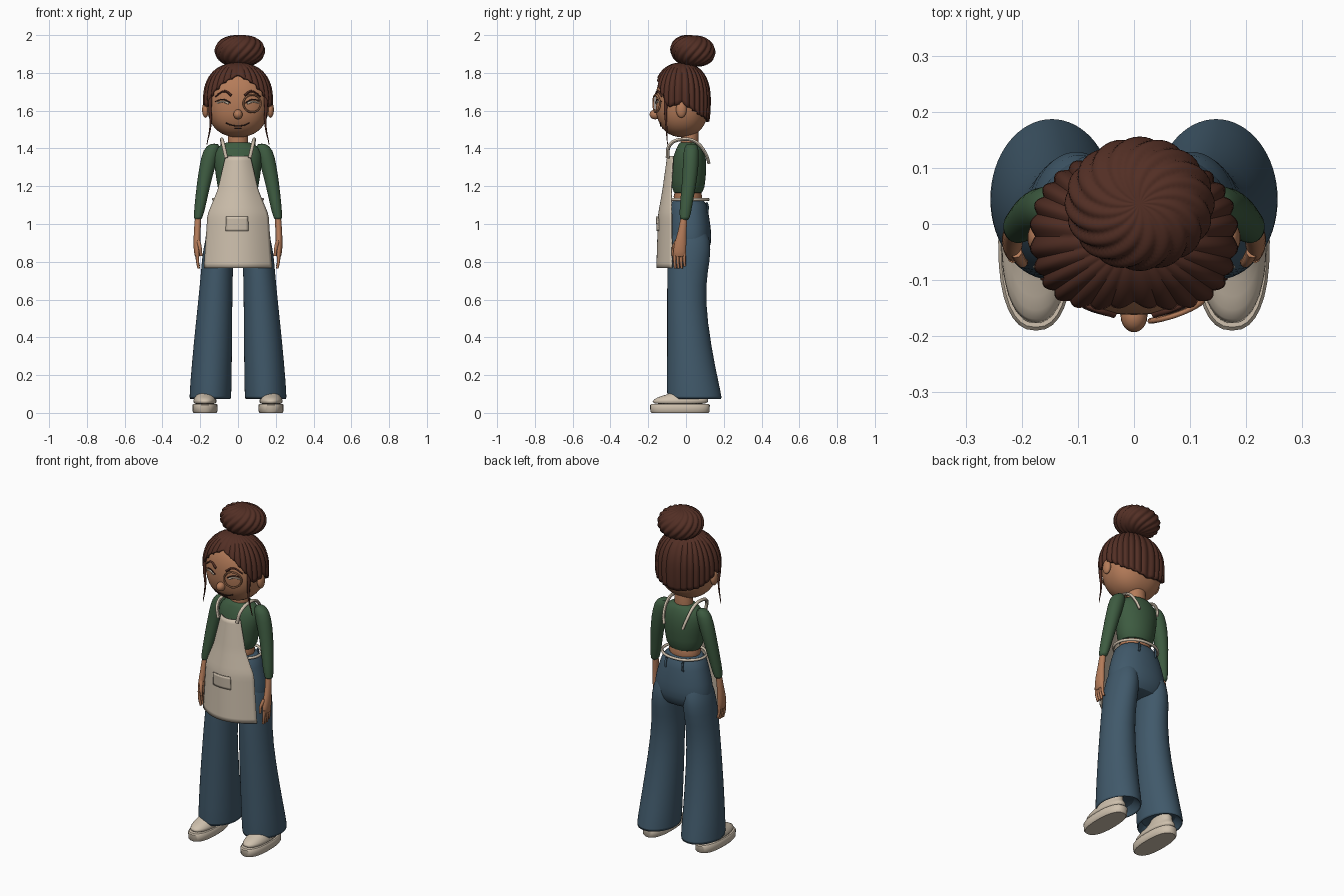
import bpy, bmesh, math
from math import sin, cos, pi, radians
from mathutils import Vector

old = bpy.data.objects.get("Cube")
if old:
    bpy.data.objects.remove(old, do_unlink=True)


def material(name, r, g, b):
    m = bpy.data.materials.new(name)
    m.use_nodes = True
    m.diffuse_color = (r, g, b, 1)
    bsdf = next(n for n in m.node_tree.nodes if n.type == 'BSDF_PRINCIPLED')
    bsdf.inputs["Base Color"].default_value = (r, g, b, 1)
    bsdf.inputs["Roughness"].default_value = 0.8
    return m


HAIR = material("hair brown", .085, .028, .018)
SKIN = material("warm skin", .46, .2, .1)
GREEN = material("shirt green", .047, .105, .052)
DENIM = material("trouser blue", .052, .1, .145)
CREAM = material("cream cloth", .62, .53, .42)
DARK = material("dark line", .03, .012, .01)


def finish(ob, mat, subdiv=0, thick=0, angle=45):
    ob.data.materials.append(mat)
    bpy.ops.object.select_all(action='DESELECT')
    bpy.context.view_layer.objects.active = ob
    ob.select_set(True)
    bpy.ops.object.shade_smooth_by_angle(angle=radians(angle))
    if thick:
        mod = ob.modifiers.new("thickness", 'SOLIDIFY')
        mod.thickness, mod.offset = thick, -1
    if subdiv:
        mod = ob.modifiers.new("smooth", 'SUBSURF')
        mod.levels = mod.render_levels = subdiv
    return ob


def surface(name, mat, fn, nu, nv, **style):
    """Grid of points fn(u, v); seams and poles are welded."""
    bm = bmesh.new()
    rows = [[bm.verts.new(fn(i / nu, j / nv)) for i in range(nu + 1)] for j in range(nv + 1)]
    for a, b in zip(rows, rows[1:]):
        for i in range(nu):
            bm.faces.new((a[i], a[i + 1], b[i + 1], b[i]))
    bmesh.ops.remove_doubles(bm, verts=bm.verts, dist=1e-5)
    bmesh.ops.recalc_face_normals(bm, faces=bm.faces)
    me = bpy.data.meshes.new(name)
    bm.to_mesh(me)
    bm.free()
    ob = bpy.data.objects.new(name, me)
    bpy.context.collection.objects.link(ob)
    return finish(ob, mat, **style)


def power(c, p):
    return math.copysign(abs(c) ** (2 / p), c)


def loft(name, mat, rings, side=1, p=2, cap=True, seg=24, subdiv=1, **style):
    """Skin horizontal rings (z, x, y, rx, ry); side mirrors in x."""
    if cap:
        rings = [rings[0][:3] + (0, 0)] + rings + [rings[-1][:3] + (0, 0)]

    def point(u, v):
        z, x, y, rx, ry = rings[round(v * (len(rings) - 1))]
        a = 2 * pi * u
        return side * (x + rx * power(cos(a), p)), y + ry * power(sin(a), p), z
    return surface(name, mat, point, seg, len(rings) - 1, subdiv=subdiv, **style)


def ball(name, mat, centre, radii, p=2, seg=32):
    def point(u, v):
        a, f = 2 * pi * u, pi * v
        d = (power(cos(a), p) * power(sin(f), p), power(sin(a), p) * power(sin(f), p), power(cos(f), p))
        return [c + r * k for c, r, k in zip(centre, radii, d)]
    return surface(name, mat, point, seg, seg // 2)


def tube(name, mat, points, radius, end=1, side=1, closed=False):
    """Round cord through points, tapering to end * radius."""
    cu = bpy.data.curves.new(name, 'CURVE')
    cu.dimensions, cu.bevel_depth, cu.bevel_resolution = '3D', radius, 2
    cu.use_fill_caps, cu.resolution_u = True, 6
    sp = cu.splines.new('BEZIER')
    sp.bezier_points.add(len(points) - 1)
    sp.use_cyclic_u = closed
    for i, (bp, q) in enumerate(zip(sp.bezier_points, points)):
        bp.co = (side * q[0], q[1], q[2])
        bp.handle_left_type = bp.handle_right_type = 'AUTO'
        bp.radius = 1 + (end - 1) * i / (len(points) - 1)
    ob = bpy.data.objects.new(name, cu)
    bpy.context.collection.objects.link(ob)
    bpy.ops.object.select_all(action='DESELECT')
    bpy.context.view_layer.objects.active = ob
    ob.select_set(True)
    bpy.ops.object.convert(target='MESH')
    return finish(bpy.context.object, mat)


def lerp_table(table, t):
    for (a, *p), (b, *q) in zip(table, table[1:]):
        if t <= b:
            return Vector(p + [0, 0]).lerp(Vector(q + [0, 0]), (t - a) / (b - a))
    return Vector(table[-1][1:] + (0, 0))


# Head, with a helper that finds the front of the face
HEAD, SIZE, P = (0, -.02, 1.645), (.166, .142, .185), 2.3
ball("head", SKIN, HEAD, SIZE, P, 40)


def on_face(x, z, lift=.002):
    k = 1 - abs(x / SIZE[0]) ** P - abs((z - HEAD[2]) / SIZE[2]) ** P
    return x, HEAD[1] - SIZE[1] * max(k, 0) ** (1 / P) - lift, z


loft("neck", SKIN, [(1.37, 0, .02, .06, .05), (1.44, 0, .02, .052, .046), (1.53, 0, .02, .055, .05)])
ball("nose", SKIN, (0, -.163, 1.58), (.024, .03, .026), seg=20)
tube("mouth", DARK, [on_face(x, z) for x, z in ((-.065, 1.535), (-.03, 1.522), (.03, 1.522), (.06, 1.535))], .003)
tube("lower_lip", DARK, [on_face(x, 1.505) for x in (-.018, 0, .018)], .002)

# Hair cap with locks and a centre parting
EDGE = [(0, 1.79), (25, 1.75), (50, 1.68), (65, 1.62), (90, 1.635), (130, 1.575), (180, 1.54)]


def hair_point(u, v):
    a = 2 * pi * u
    turn = math.degrees(min(a, 2 * pi - a))
    h = (lerp_table(EDGE, turn)[0] - 1.655) / .2
    f = v * math.acos(math.copysign(abs(h) ** (P / 2), h))
    wide = sin(f) if f < pi / 2 else 1 - .4 * (1 - sin(f))
    lock = .98 + .055 * abs(sin(14 * a)) * min(1, 3 * v)
    r = power(wide, P) * lock
    return (.18 * r * power(sin(a), P), -.022 - .149 * r * power(cos(a), P),
            1.655 + .2 * power(cos(f), P))


surface("hair_cap", HAIR, hair_point, 224, 18, thick=.014)


# Top knot with spiralling locks
def bun_point(u, v):
    a, f = 2 * pi * u, pi * v
    r = .91 + .09 * abs(sin(8 * a + 5 * f)) * sin(f)
    x, y = .134 * r * power(sin(f), 2.4) * cos(a), .12 * r * power(sin(f), 2.4) * sin(a)
    return .01 + x, .036 + y, 1.917 + .09 * r * cos(f) - .06 * y


surface("hair_bun", HAIR, bun_point, 144, 36, angle=60)

# Torso, bare waist and hips
loft("shirt", GREEN, [(1.435, 0, .02, .062, .055), (1.415, 0, .022, .1, .065), (1.38, 0, .02, .13, .082),
                      (1.31, 0, .016, .128, .095), (1.23, 0, .013, .113, .09), (1.155, 0, .01, .106, .086)])
loft("waist", SKIN, [(1.19, 0, .01, .095, .078), (1.1, 0, .01, .1, .08)])
loft("trouser_seat", DENIM, [(1.135, 0, .012, .118, .092), (1.07, 0, .015, .14, .103), (.98, 0, .018, .168, .115),
                             (.9, 0, .02, .178, .118), (.83, 0, .012, .165, .1)], p=2.2)
tube("apron_tie", CREAM, [(.13 * cos(k * pi / 4), .014 + .104 * sin(k * pi / 4), 1.13) for k in range(8)],
     .008, closed=True)

# Curved apron and its pocket: rows of z, half width, front y, side sweep
APRON = [(0, 1.36, .066, -.1, .03), (.3, 1.18, .108, -.125, .045),
         (.52, 1.05, .162, -.148, .07), (1, .768, .181, -.157, .08)]


def apron_at(s, t):
    z, w, y, sweep = [lerp_table([(row[0], row[k]) for row in APRON], t)[0] for k in range(1, 5)]
    return w * s, y + sweep * s * s, z


surface("apron", CREAM, lambda u, v: apron_at(2 * u - 1, v), 24, 24, thick=.007)


def pocket_point(u, v):
    x, y, z = apron_at(.72 * u - .39, .54 + .13 * v)
    return x, y - .012 + .008 * v, z


surface("pocket", CREAM, pocket_point, 8, 6, thick=.008)

# Mirrored parts
for side, label in ((1, "left_"), (-1, "right_")):
    loft(label + "sleeve", GREEN, [(1.425, .125, .028, .022, .025), (1.4, .138, .028, .047, .042),
                                   (1.3, .164, .025, .042, .042), (1.2, .184, .015, .036, .038),
                                   (1.1, .2, 0, .03, .033), (1.02, .213, -.008, .024, .029)], side)
    loft(label + "hand", SKIN, [(1.05, .21, -.009, .019, .02), (.97, .216, -.018, .017, .02),
                                (.9, .217, -.03, .02, .033), (.85, .216, -.034, .018, .035),
                                (.825, .215, -.034, .013, .032)], side, seg=16)
    for k in range(4):
        y = -.06 + .017 * k
        tube(label + f"finger_{k + 1}", SKIN, [(.216, y, .85), (.214, y, .8), (.208, y + .003, .765 + .012 * (k == 3))],
             .0095, .7, side)
    tube(label + "thumb", SKIN, [(.21, -.05, .91), (.2, -.068, .87), (.196, -.068, .83)], .011, .7, side)

    # Flared trouser leg with a turned-in hem
    loft(label + "trouser_leg", DENIM, [(.98, .09, .02, .07, .095), (.86, .104, .02, .083, .116),
                                        (.76, .111, .008, .084, .108), (.6, .12, 0, .09, .1),
                                        (.35, .134, .017, .103, .117), (.17, .143, .035, .109, .136),
                                        (.07, .147, .046, .112, .147), (.07, .147, .046, .105, .138),
                                        (.13, .147, .03, .09, .115)], side, seg=32)

    # Shoe
    loft(label + "sole", CREAM, [(0, .175, -.032, .06, .15), (.008, .175, -.032, .066, .157),
                                 (.042, .175, -.032, .067, .158), (.048, .175, -.032, .062, .152)],
         side, p=2.4, seg=32, subdiv=0)
    loft(label + "shoe_upper", CREAM, [(.046, .175, -.032, .064, .154), (.07, .175, -.028, .062, .148),
                                       (.09, .175, -.015, .05, .12), (.105, .175, .015, .045, .08),
                                       (.16, .17, .04, .04, .06)], side, p=2.2, seg=32)

    # Apron strap over the shoulder, knotted behind
    tube(label + "strap", CREAM, [(.062, -.098, 1.35), (.078, -.085, 1.42), (.085, -.02, 1.448), (.085, .05, 1.435),
                                  (.075, .105, 1.37), (.062, .122, 1.32)], .01, .8, side)

    # Ear, hanging strand, brow and closed eye
    ball(label + "ear", SKIN, (side * .172, -.025, 1.605), (.018, .028, .043), seg=20)
    tube(label + "strand", HAIR, [(.143, -.1, 1.72), (.148, -.108, 1.62), (.145, -.105, 1.53), (.165, -.098, 1.42)],
         .013, .15, side)
    tube(label + "brow", HAIR, [on_face(x, z) for x, z in ((.035, 1.68), (.07, 1.703), (.12, 1.675))], .007, .6, side)
    tube(label + "eyelid", DARK, [on_face(x, z) for x, z in ((.04, 1.642), (.08, 1.66), (.12, 1.648))], .0035, .6, side)
    tube(label + "eye", CREAM, [on_face(x, z, 0) for x, z in ((.048, 1.638), (.08, 1.648), (.112, 1.64))], .006, .6, side)
    # Belt loop
    tube(label + "belt_loop", DENIM, [(.055, .108, 1.115), (.056, .115, 1.09), (.058, .112, 1.06)], .006, 1, side)

# Single round eyeglass on the left eye
ring = [on_face(.075 + .046 * cos(k * pi / 6), 1.638 + .046 * sin(k * pi / 6), .012) for k in range(12)]
tube("eyeglass_rim", SKIN, ring, .005, closed=True)
